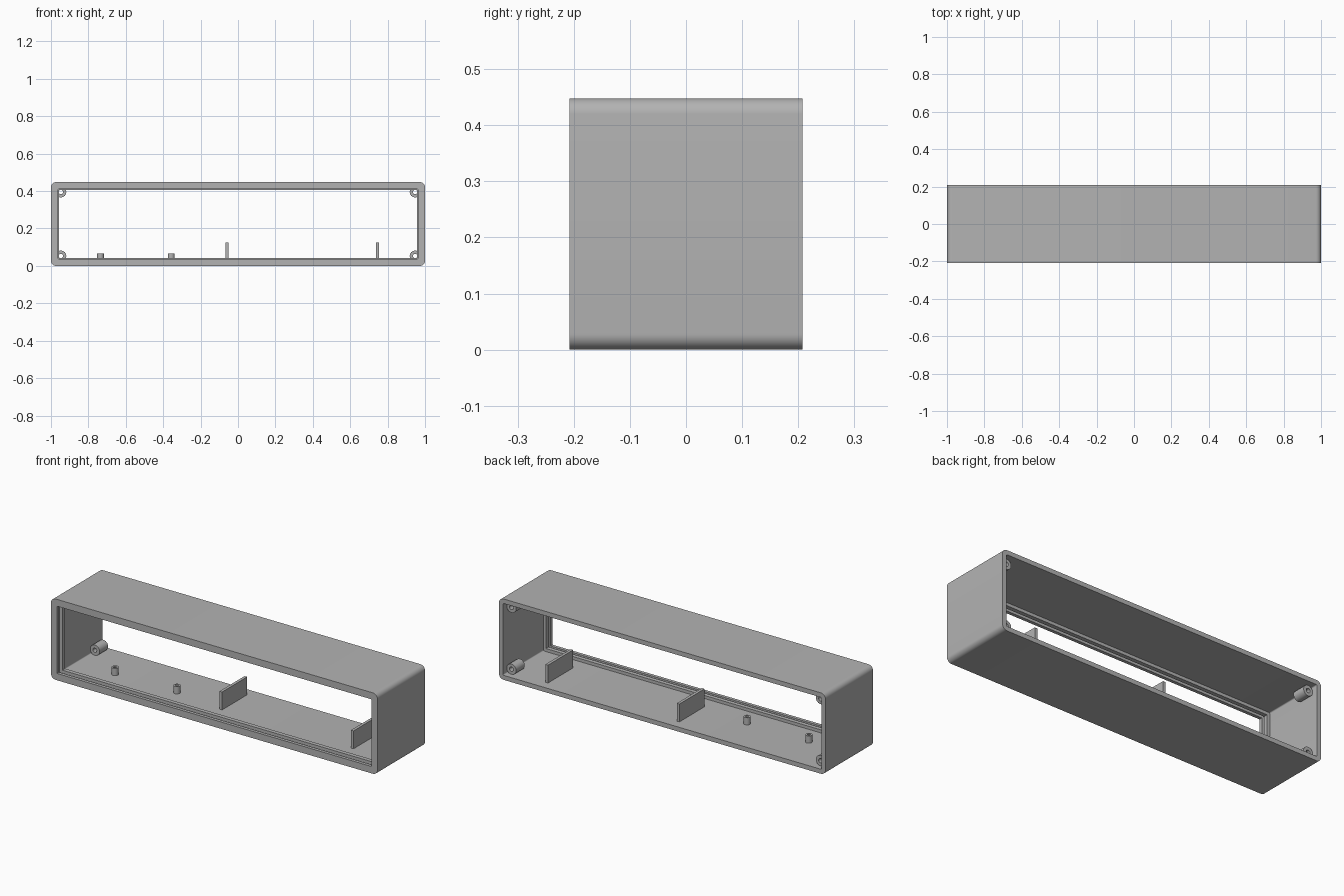
import bpy, bmesh, math
from mathutils import Vector, Matrix

cube = bpy.data.objects.get("Cube")
if cube:
    bpy.data.objects.remove(cube, do_unlink=True)

grey = bpy.data.materials.new("plain_grey")
grey.use_nodes = True
COLOUR = (0.45, 0.45, 0.45, 1)
grey.diffuse_color = COLOUR
grey.node_tree.nodes["Principled BSDF"].inputs["Base Color"].default_value = COLOUR

HALF_X, HEIGHT, HALF_Y = 1.0, 0.448, 0.208
WALL = 0.025


def finish(bm, name, smooth=True):
    bmesh.ops.recalc_face_normals(bm, faces=bm.faces)
    mesh = bpy.data.meshes.new(name)
    bm.to_mesh(mesh)
    bm.free()
    mesh.materials.append(grey)
    obj = bpy.data.objects.new(name, mesh)
    bpy.context.collection.objects.link(obj)
    if smooth:
        bpy.ops.object.select_all(action="DESELECT")
        obj.select_set(True)
        bpy.context.view_layer.objects.active = obj
        bpy.ops.object.shade_smooth_by_angle(angle=math.radians(30))
    return obj


def bridge(bm, a, b):
    for i in range(len(a)):
        j = (i + 1) % len(a)
        bm.faces.new((a[i], a[j], b[j], b[i]))


def rounded_ring(bm, y, inset, radius, steps=8):
    """Rounded rectangle across the box, inset from its outer size."""
    hx, hz = HALF_X - inset - radius, HEIGHT / 2 - inset - radius
    ring = []
    for quarter, (sx, sz) in enumerate(((1, 1), (-1, 1), (-1, -1), (1, -1))):
        for k in range(steps + 1):
            a = (quarter + k / steps) * math.pi / 2
            ring.append(bm.verts.new((sx * hx + radius * math.cos(a), y,
                                      HEIGHT / 2 + sz * hz + radius * math.sin(a))))
    return ring


def tube(name, base, axis, length, outer, inner, segments=32):
    """Hollow cylinder from base along axis."""
    bm = bmesh.new()
    turn = Vector((0, 0, 1)).rotation_difference(Vector(axis)).to_matrix().to_4x4()
    place = Matrix.Translation(base) @ turn
    rings = []
    for r, h in ((outer, 0), (outer, length), (inner, length), (inner, 0)):
        rings.append([bm.verts.new(place @ Vector((r * math.cos(t), r * math.sin(t), h)))
                      for t in (i * math.tau / segments for i in range(segments))])
    for i in range(4):
        bridge(bm, rings[i], rings[(i + 1) % 4])
    return finish(bm, name)


# Open sleeve: front lip, panel groove, retaining rib, then plain wall to the back
LIP, RIB = 0.038, 0.042
profile = [
    (HALF_Y, 0, 0.028), (-HALF_Y, 0, 0.028),
    (-HALF_Y, LIP, 0.003), (-0.19, LIP, 0.003),
    (-0.19, WALL, 0.006), (-0.168, WALL, 0.006),
    (-0.168, RIB, 0.003), (-0.145, RIB, 0.003),
    (-0.145, WALL, 0.006), (HALF_Y, WALL, 0.006),
]
bm = bmesh.new()
rings = [rounded_ring(bm, *p) for p in profile]
for i in range(len(rings)):
    bridge(bm, rings[i], rings[(i + 1) % len(rings)])
finish(bm, "enclosure_shell")

# Screw bosses in the four rear corners
for sx, side in ((-1, "right"), (1, "left")):
    for z, level in ((0.053, "lower"), (HEIGHT - 0.053, "upper")):
        tube(f"{level}_{side}_screw_boss", (sx * 0.947, 0.1, z), (0, 1, 0), 0.075, 0.029, 0.012)

# Small standoffs on the floor
for x, label in ((-0.735, "outer"), (-0.357, "inner")):
    tube(f"{label}_standoff", (x, -0.025, WALL - 0.003), (0, 0, 1), 0.043, 0.018, 0.008)

# Upright support fins on the floor
for x, label in ((-0.06, "middle"), (0.745, "left")):
    bm = bmesh.new()
    low = WALL - 0.003
    top = 0.124
    bmesh.ops.create_cube(bm, size=1, matrix=Matrix.Translation((x, 0.045, (low + top) / 2))
                          @ Matrix.Diagonal((0.016, 0.22, top - low, 1)))
    finish(bm, f"{label}_support_fin", smooth=False)
